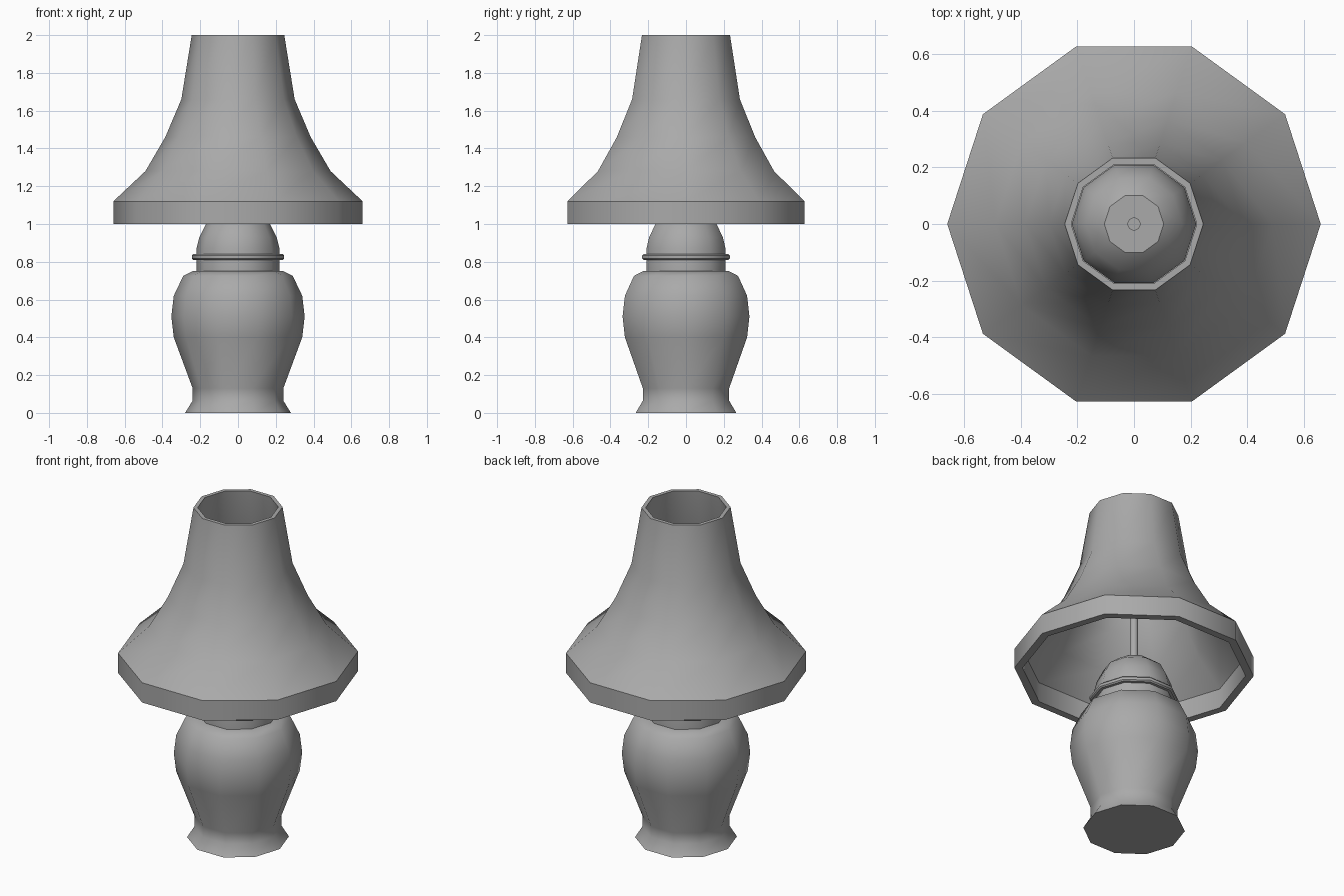
import bpy, bmesh, math

cube = bpy.data.objects.get("Cube")
if cube:
    bpy.data.objects.remove(cube, do_unlink=True)

SIDES = 10

grey = bpy.data.materials.new("plain_grey")
grey.use_nodes = True
grey.diffuse_color = (0.4, 0.4, 0.4, 1)
grey.node_tree.nodes["Principled BSDF"].inputs["Base Color"].default_value = (0.4, 0.4, 0.4, 1)


def lathe(name, profile, sides=SIDES, closed=False):
    """Turn a (radius, height) profile around z; open profiles get end caps."""
    bm = bmesh.new()
    rings = []
    for r, z in profile:
        rings.append([bm.verts.new((r * math.cos(a), r * math.sin(a), z))
                      for a in (math.tau * i / sides for i in range(sides))])
    pairs = list(zip(rings, rings[1:]))
    if closed:
        pairs.append((rings[-1], rings[0]))
    else:
        bm.faces.new(rings[0])
        bm.faces.new(rings[-1])
    for low, high in pairs:
        for i in range(sides):
            j = (i + 1) % sides
            bm.faces.new((low[i], low[j], high[j], high[i]))
    bmesh.ops.recalc_face_normals(bm, faces=bm.faces)
    mesh = bpy.data.meshes.new(name)
    bm.to_mesh(mesh)
    bm.free()
    mesh.materials.append(grey)
    obj = bpy.data.objects.new(name, mesh)
    bpy.context.collection.objects.link(obj)
    bpy.ops.object.select_all(action='DESELECT')
    obj.select_set(True)
    bpy.context.view_layer.objects.active = obj
    bpy.ops.object.shade_smooth_by_angle(angle=math.radians(38))
    return obj


# Vase-shaped body with a flared foot
lathe("base_body", [(0.28, 0), (0.24, 0.065), (0.24, 0.13), (0.34, 0.4), (0.353, 0.51),
                    (0.34, 0.62), (0.29, 0.725), (0.24, 0.75)])

# Neck with a domed cap
lathe("neck_dome", [(0.22, 0.745), (0.22, 0.87), (0.205, 0.93), (0.17, 1.0), (0.105, 1.05)])

# Thin collar around the neck
lathe("neck_collar", [(0.215, 0.81), (0.237, 0.81), (0.244, 0.817), (0.244, 0.833),
                      (0.237, 0.84), (0.215, 0.84)], closed=True)

# Slim rod rising inside the shade
lathe("lamp_rod", [(0.023, 1.04), (0.023, 1.5)], sides=16)

# Hollow flared shade: outer wall upward, then inner wall back down
lathe("lamp_shade", [(0.66, 1.0), (0.66, 1.12), (0.49, 1.28), (0.385, 1.46), (0.3, 1.66),
                     (0.245, 2.0), (0.222, 2.0), (0.275, 1.655), (0.36, 1.45),
                     (0.465, 1.265), (0.615, 1.12), (0.615, 1.0)], closed=True)
